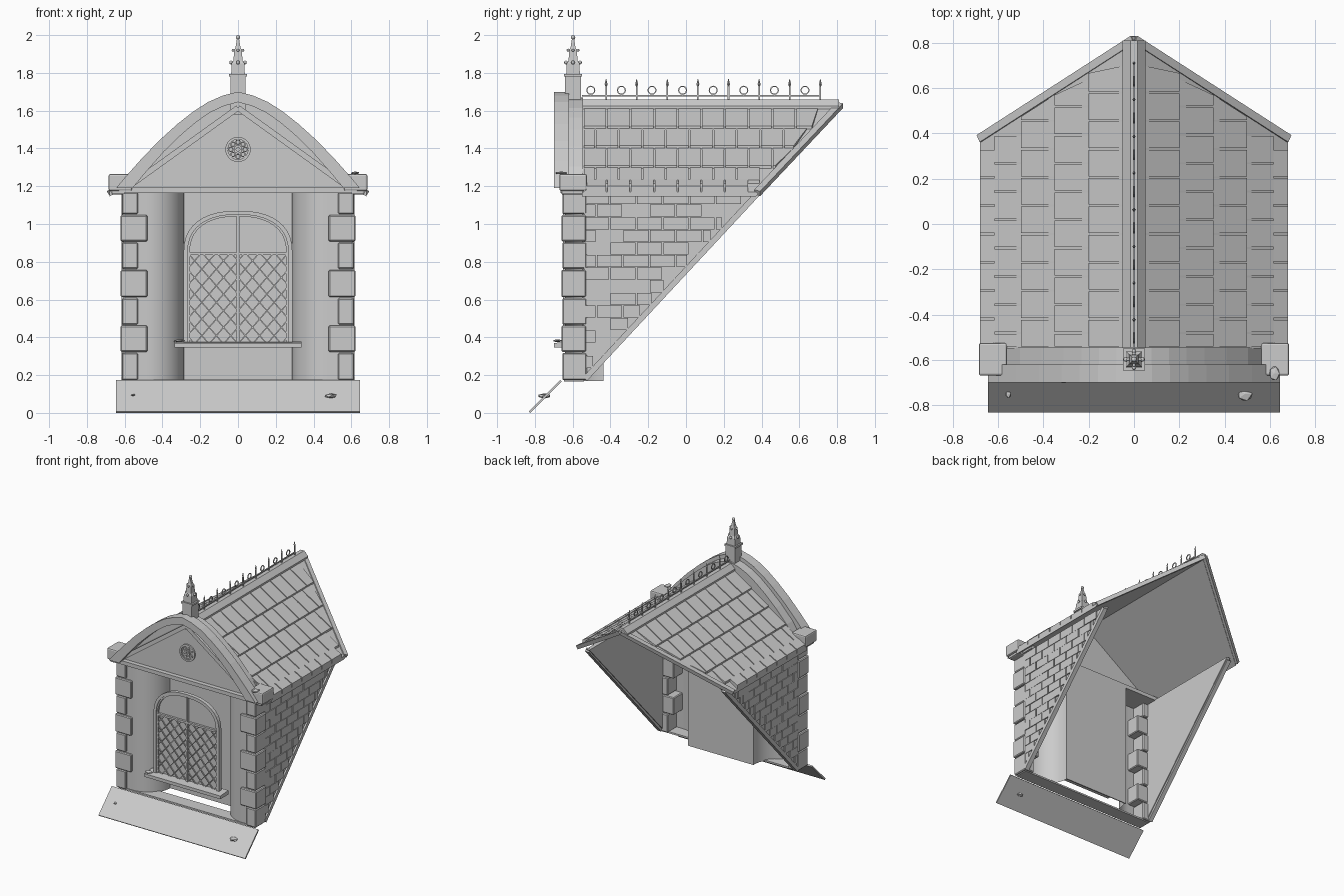
import bpy, bmesh, math, random
from mathutils import Vector

if "Cube" in bpy.data.objects:
    bpy.data.objects.remove(bpy.data.objects["Cube"])

random.seed(4)


def material(name, v):
    m = bpy.data.materials.new(name)
    m.diffuse_color = (v, v, v, 1)
    m.use_nodes = True
    m.node_tree.nodes["Principled BSDF"].inputs["Base Color"].default_value = m.diffuse_color
    return m


STONE = material("plain grey", 0.6)


def diag(z):
    """Depth of the slanted rear cut at height z."""
    return -0.54 + (z - 0.17) / 1.073


def roof_z(x):
    return 1.64 - 0.69 * abs(x)


def finish(name, bm, smooth=False):
    bmesh.ops.recalc_face_normals(bm, faces=bm.faces)
    me = bpy.data.meshes.new(name)
    bm.to_mesh(me)
    bm.free()
    me.materials.append(STONE)
    ob = bpy.data.objects.new(name, me)
    bpy.context.collection.objects.link(ob)
    if smooth:
        bpy.context.view_layer.objects.active = ob
        ob.select_set(True)
        bpy.ops.object.shade_smooth_by_angle(angle=math.radians(40))
        ob.select_set(False)
    return ob


def loft(bm, a, b):
    """Closed solid between two matching outlines."""
    va, vb = [bm.verts.new(p) for p in a], [bm.verts.new(p) for p in b]
    n = len(a)
    for i in range(n):
        bm.faces.new((va[i], va[(i + 1) % n], vb[(i + 1) % n], vb[i]))
    bm.faces.new(va)
    bm.faces.new(vb[::-1])


def box(bm, x0, x1, y0, y1, z0, z1):
    loft(bm, [(x0, y0, z0), (x1, y0, z0), (x1, y1, z0), (x0, y1, z0)],
         [(x0, y0, z1), (x1, y0, z1), (x1, y1, z1), (x0, y1, z1)])


def prism(bm, xz, y0, y1):
    """Extrude an x-z outline along y; y1 may depend on height."""
    loft(bm, [(x, y0, z) for x, z in xz],
         [(x, y1(z) if callable(y1) else y1, z) for x, z in xz])


def bar(bm, p, q, w, h, up=(0, 0, 1)):
    p, q = Vector(p), Vector(q)
    s = (q - p).cross(Vector(up)).normalized() * w / 2
    t = s.cross(q - p).normalized() * h / 2
    loft(bm, [p + s + t, p - s + t, p - s - t, p + s - t],
         [q + s + t, q - s + t, q - s - t, q + s - t])


def ring(bm, c, r, w, axis, n=16):
    """Square-section ring facing along axis 'x' or 'y'."""
    def pt(i, rr, d):
        a = 2 * math.pi * i / n
        u, v = rr * math.cos(a), rr * math.sin(a)
        off = (d, u, v) if axis == 'x' else (u, d, v)
        return Vector(c) + Vector(off)
    for i in range(n):
        sec = [[pt(k, r - w, -w), pt(k, r + w, -w), pt(k, r + w, w), pt(k, r - w, w)] for k in (i, i + 1)]
        loft(bm, *sec)


def ball(bm, c, r):
    g = bmesh.ops.create_uvsphere(bm, u_segments=10, v_segments=6, radius=r)
    bmesh.ops.translate(bm, verts=g['verts'], vec=c)


# Roof slabs, open underneath, cut on the slant at the rear
bm = bmesh.new()
for s in (1, -1):
    prism(bm, [(0, 1.64), (s * .68, 1.17), (s * .68, 1.145), (0, 1.61)], -0.55, diag)
finish("roof_slabs", bm)

# Slate courses with staggered joints
bm = bmesh.new()
edges = [0.03, 0.2, 0.35, 0.5, 0.615, 0.68]
for s in (1, -1):
    for c in range(5):
        a, b = edges[c], edges[c + 1]
        last = c == 4
        y = -0.54 - (0.0625 if c % 2 else 0)
        while y < 0.8:
            y0, y1 = max(y, -0.54), y + 0.117
            ya, yb = [min(y1, 0.34 if last else diag(roof_z(x)) - 0.035) for x in (a, b)]
            if min(ya, yb) - y0 > 0.01:
                for_z = lambda x, h: roof_z(x) + h
                hi, lo = (0.02, 0.03) if last else (0.004, 0.016)
                loft(bm, [(s * a, y0, for_z(a, hi)), (s * b, y0, for_z(b, lo)),
                          (s * b, yb, for_z(b, lo)), (s * a, ya, for_z(a, hi))],
                     [(s * a, y0, for_z(a, -.01)), (s * b, y0, for_z(b, -.01)),
                      (s * b, yb, for_z(b, -.01)), (s * a, ya, for_z(a, -.01))])
            y += 0.125
finish("roof_slates", bm)

# Slanted trim around the rear opening
bm = bmesh.new()
for s in (1, -1):
    bar(bm, (0, .815, 1.63), (s * .68, diag(1.17) - .015, 1.165), .03, .035, (0, 1, 0))
    bar(bm, (s * .6, -0.535, .18), (s * .6, diag(1.16) - .005, 1.16), .035, .03)
finish("rear_trim", bm)

# Ridge cap
bm = bmesh.new()
prism(bm, [(-.05, 1.61), (-.05, 1.625), (-.015, 1.66), (.015, 1.66), (.05, 1.625), (.05, 1.61)], -0.56, 0.81)
finish("ridge_cap", bm)

# Iron ridge cresting: rail, spikes and rings
bm = bmesh.new()
box(bm, -.004, .004, -.55, .71, 1.676, 1.684)
for i in range(8):
    y = -0.423 + i * 0.162
    box(bm, -.004, .004, y - .004, y + .004, 1.65, 1.73)
    for z0, z1, r0, r1 in ((1.725, 1.74, .003, .008), (1.74, 1.768, .008, .001)):
        loft(bm, [(-r0, y, z0), (0, y - r0, z0), (r0, y, z0), (0, y + r0, z0)],
             [(-r1, y, z1), (0, y - r1, z1), (r1, y, z1), (0, y + r1, z1)])
    ring(bm, (0, y - .081, 1.708), .021, .003, 'x', 12)
finish("ridge_cresting", bm)

# Side walls with brick courses stepping along the slanted edge
for s, side in ((1, "right"), (-1, "left")):
    bm = bmesh.new()
    tri = [(-.55, .17), (diag(1.17), 1.17), (-.55, 1.17)]
    loft(bm, [(s * .575, y, z) for y, z in tri], [(s * .605, y, z) for y, z in tri])
    h = 1.0 / 15
    for r in range(15):
        z0 = .17 + r * h
        end = diag(z0) - .015
        y = -.54 - (.07 if r % 2 else 0)
        while y < end - .02:
            y0, y1 = max(y, -.54), min(y + .132, end)
            if y1 - y0 > .01:
                x0, x1 = sorted((s * .6, s * (.614 + random.uniform(-.002, .002))))
                box(bm, x0, x1, y0, y1, z0 + .002, z0 + h - .001)
            y += .14
    finish(side + "_brick_wall", bm)

# Alternating corner stones
bm = bmesh.new()
levels = [.17, .32, .465, .61, .76, .905, 1.05, 1.17]
for s in (1, -1):
    for i in range(7):
        wide = i % 2
        x0, x1 = sorted((s * (.48 if wide else .53), s * (.622 if wide else .615)))
        e = .005 if wide else 0
        box(bm, x0, x1, -.655 - e, -.525 - e, levels[i] + .003, levels[i + 1] - .003)
ob = finish("corner_stones", bm)
bev = ob.modifiers.new("soft_edges", 'BEVEL')
bev.width, bev.segments = .006, 1

# Rounded niche walls and the back panel
bm = bmesh.new()
for s in (1, -1):
    pts = [(s * .6, -.64)]
    for i in range(13):
        a = math.pi / 2 * i / 12
        pts.append((s * (.48 - .195 * math.sin(a)), -.44 - .2 * math.cos(a)))
    lo = [bm.verts.new((x, y, .17)) for x, y in pts]
    hi = [bm.verts.new((x, y, 1.18)) for x, y in pts]
    for i in range(len(pts) - 1):
        bm.faces.new((lo[i], lo[i + 1], hi[i + 1], hi[i]))
finish("niche_walls", bm, True)
bm = bmesh.new()
box(bm, -.288, .288, -.445, -.437, .17, 1.18)
finish("back_panel", bm)

# Arched window: frame, bars, lattice and sill
bm = bmesh.new()


def arch(half, spring, rise, base, n=20):
    return [(-half, base)] + [(-half * math.copysign(abs(math.cos(t)) ** .85, math.cos(t)),
            spring + rise * math.sin(t) ** .85) for t in [math.pi * i / n for i in range(n + 1)]] + [(half, base)]


def arch_band(outer, inner, y0, y1):
    for i in range(len(outer) - 1):
        prism(bm, [outer[i], outer[i + 1], inner[i + 1], inner[i]], y0, y1)


arch_band(arch(.288, .85, .22, .36), arch(.266, .85, .2, .36), -.65, -.62)
arch_band(arch(.27, .85, .2, .36), arch(.255, .85, .19, .36), -.642, -.625)
box(bm, -.008, .008, -.645, -.625, .36, 1.045)
box(bm, -.26, .26, -.645, -.625, .835, .85)
finish("window_frame", bm)

bm = bmesh.new()
x0, x1, z0, z1, step = -.257, .257, .365, .84, .088
for d in (1, -1):
    for k in range(-8, 16):
        # clip each diagonal strip z = z0 + k*step + d*1.15*x to the opening
        c, m = z0 + k * step, d * 1.15
        xs = sorted(((z0 - c) / m, (z1 - c) / m))
        a, b = max(x0, xs[0]), min(x1, xs[1])
        if b - a > .01:
            bar(bm, (a, -.635, c + m * a), (b, -.635, c + m * b), .006, .008, (0, 1, 0))
finish("window_lattice", bm)

bm = bmesh.new()
loft(bm, [(-.335, -.70, .345), (.335, -.70, .345), (.335, -.6, .345), (-.335, -.6, .345)],
     [(-.335, -.70, .37), (.335, -.70, .37), (.335, -.6, .378), (-.335, -.6, .378)])
finish("window_sill", bm)

bm = bmesh.new()
prism(bm, arch(.262, .85, .195, .36), -.628, -.622)
finish("window_glass", bm)

# Floor strip, lintel and corner blocks
bm = bmesh.new()
box(bm, -.6, .6, -.645, -.54, .165, .178)
finish("floor_strip", bm)
bm = bmesh.new()
box(bm, -.63, .63, -.665, -.44, 1.165, 1.195)
finish("lintel", bm)
bm = bmesh.new()
for s in (1, -1):
    a, b = sorted((s * .56, s * .685))
    box(bm, a, b, -.67, -.525, 1.175, 1.265)
    a, b = sorted((s * .6, s * .67))
    box(bm, a, b, -.66, -.54, 1.155, 1.18)
ob = finish("eave_blocks", bm)
bev = ob.modifiers.new("soft_edges", 'BEVEL')
bev.width, bev.segments = .01, 2

# Curved gable: projecting arch band over a recessed pediment
half = [(0, 1.70), (.08, 1.68), (.16, 1.645), (.24, 1.593), (.32, 1.53), (.42, 1.44), (.52, 1.335), (.6, 1.245), (.645, 1.19)]
inner = [(x * .93, z - .055 if z > 1.25 else 1.19) for x, z in half]


def mirror(pts):
    return [(-x, z) for x, z in pts[:0:-1]] + pts


bm = bmesh.new()
arch_band(mirror(half), mirror(inner), -.70, -.62)
finish("gable_arch", bm, True)
bm = bmesh.new()
prism(bm, mirror([(x * .97, z - .03 if z > 1.25 else 1.185) for x, z in half]), -.63, -.545)
finish("pediment", bm)
bm = bmesh.new()
for s in (1, -1):
    bar(bm, (0, -.64, 1.615), (s * .57, -.64, 1.205), .03, .035, (0, 1, 0))
finish("pediment_moulding", bm)

# Round gable ornament
bm = bmesh.new()
ring(bm, (0, -.635, 1.395), .06, .007, 'y', 24)
ring(bm, (0, -.635, 1.395), .016, .006, 'y', 12)
for i in range(8):
    a = math.pi * i / 4
    ring(bm, (.038 * math.cos(a), -.635, 1.395 + .038 * math.sin(a)), .012, .003, 'y', 8)
finish("gable_rosette", bm)

# Finial: post, cap, tapering spire with knobs and top ball
FY = -.598
bm = bmesh.new()
box(bm, -.04, .04, FY - .042, FY + .042, 1.58, 1.78)
box(bm, -.048, .048, FY - .048, FY + .048, 1.78, 1.795)
prof = [(.036, 1.795), (.034, 1.85), (.024, 1.865), (.02, 1.92), (.013, 1.935), (.006, 1.98)]
for (r0, a), (r1, b) in zip(prof, prof[1:]):
    q = [(-1, -1), (1, -1), (1, 1), (-1, 1)]
    loft(bm, [(u * r0, FY + v * r0, a) for u, v in q], [(u * r1, FY + v * r1, b) for u, v in q])
finish("finial", bm)
bm = bmesh.new()
ball(bm, (0, FY, 1.988), .012)
for z, d, r in ((1.855, .037, .01), (1.92, .026, .008)):
    for u, v in ((1, 0), (-1, 0), (0, 1), (0, -1)):
        ball(bm, (u * d, FY + v * d, z), r)
finish("finial_knobs", bm, True)

# Sloping apron board at the foot
bm = bmesh.new()
bar(bm, (-.645, -.745, .087), (.645, -.745, .087), .237, .012, (0, -1, 1))
finish("apron_board", bm)

# Loose stone chips
bm = bmesh.new()
for c, sc in (((.49, -.75, .09), (.035, .035, .014)), ((-.555, -.75, .095), (.012, .02, .006)),
              ((.62, -.66, 1.27), (.025, .035, .008)), ((-.31, -.68, .382), (.035, .025, .008))):
    g = bmesh.ops.create_icosphere(bm, subdivisions=1, radius=1)
    bmesh.ops.scale(bm, verts=g['verts'], vec=sc)
    bmesh.ops.translate(bm, verts=g['verts'], vec=c)
finish("stone_chips", bm)
